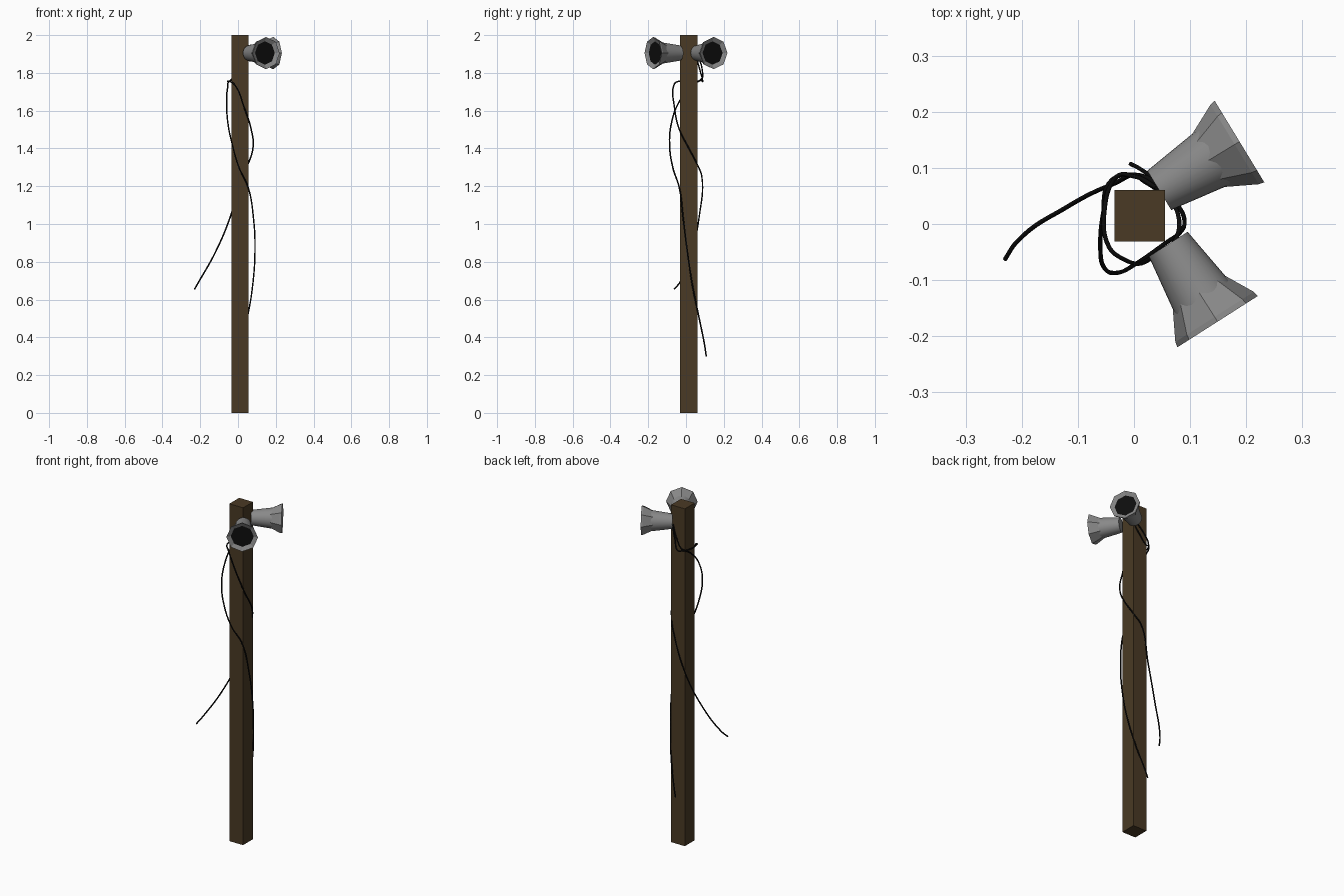
import bpy, bmesh, math
from mathutils import Matrix, Vector

cube = bpy.data.objects.get("Cube")
if cube:
    bpy.data.objects.remove(cube, do_unlink=True)


def material(name, rgb, rough=0.8):
    m = bpy.data.materials.new(name)
    m.use_nodes = True
    m.diffuse_color = (*rgb, 1)
    bsdf = m.node_tree.nodes["Principled BSDF"]
    bsdf.inputs["Base Color"].default_value = (*rgb, 1)
    bsdf.inputs["Roughness"].default_value = rough
    return m


wood = material("dark wood", (0.068, 0.042, 0.018))
metal = material("grey metal", (0.25, 0.25, 0.25))
black = material("black", (0.004, 0.004, 0.004))


def add_object(name, bm, mats):
    mesh = bpy.data.meshes.new(name)
    bm.to_mesh(mesh)
    bm.free()
    for m in mats:
        mesh.materials.append(m)
    obj = bpy.data.objects.new(name, mesh)
    bpy.context.collection.objects.link(obj)
    return obj


def turned(name, profile, sides, mats, smooth=False, dark_end=False, cap_start=True):
    """Sweep (radius, height) rings around local z, with a vertex pointing up."""
    bm = bmesh.new()
    rings = []
    for r, h in profile:
        angles = [math.pi / 2 + math.tau * i / sides for i in range(sides)]
        rings.append([bm.verts.new((r * math.cos(a), r * math.sin(a), h)) for a in angles])
    for low, high in zip(rings, rings[1:]):
        for i in range(sides):
            j = (i + 1) % sides
            bm.faces.new((low[i], low[j], high[j], high[i])).smooth = smooth
    if cap_start:
        bm.faces.new(rings[0][::-1])
    end = bm.faces.new(rings[-1])
    end.material_index = 1 if dark_end else 0
    return add_object(name, bm, mats)


# Square wooden post
bm = bmesh.new()
bmesh.ops.create_cube(bm, size=1)
bmesh.ops.transform(bm, verts=bm.verts, matrix=Matrix.Translation((0.01, 0.015, 1)) @
                    Matrix.Diagonal((0.09, 0.092, 2, 1)))
add_object("post", bm, [wood])


# Horn speakers: round neck, eight-sided flare and a dark mouth
def horn(prefix, base, mouth):
    base, mouth = Vector(base), Vector(mouth)
    axis = (mouth - base).normalized()
    up = Vector((0, 0, 1))
    frame = Matrix((up.cross(axis), up, axis)).transposed().to_4x4()
    frame.translation = base
    length = (mouth - base).length
    neck = turned(prefix + "_horn_neck", [(0.041, 0), (0.06, 0.135)], 32, [metal], smooth=True)
    flare = turned(prefix + "_horn_flare",
                   [(0.05, 0.092), (0.083, length - 0.01), (0.085, length),
                    (0.062, length - 0.012)],
                   8, [metal, black], dark_end=True, cap_start=False)
    for part in (neck, flare):
        part.matrix_world = frame


horn("back", (0.045, 0.06, 1.905), (0.188, 0.147, 1.905))
horn("front", (0.061, -0.036, 1.905), (0.149, -0.174, 1.905))


# Loose cables twisting around the post
def cable(name, points):
    curve = bpy.data.curves.new(name, "CURVE")
    curve.dimensions = "3D"
    curve.bevel_depth = 0.004
    curve.bevel_resolution = 1
    curve.resolution_u = 8
    curve.use_fill_caps = True
    spline = curve.splines.new("BEZIER")
    spline.bezier_points.add(len(points) - 1)
    for bp, co in zip(spline.bezier_points, points):
        bp.co = co
        bp.handle_left_type = bp.handle_right_type = "AUTO"
    curve.materials.append(black)
    obj = bpy.data.objects.new(name, curve)
    bpy.context.collection.objects.link(obj)


cable("side_cable", [
    (0.04, 0.065, 1.89), (0, 0.085, 1.82), (-0.035, 0.08, 1.765), (-0.052, 0.03, 1.755),
    (-0.045, -0.04, 1.755), (-0.02, -0.062, 1.74), (0.035, -0.06, 1.61),
    (0.07, -0.035, 1.5), (0.08, 0.01, 1.41), (0.05, 0.062, 1.31), (0.02, 0.084, 1.25),
    (-0.04, 0.07, 1.04), (-0.12, 0.03, 0.85), (-0.21, -0.033, 0.69), (-0.23, -0.063, 0.655)])

cable("back_cable", [
    (0.05, 0.055, 1.88), (0.02, 0.075, 1.81), (-0.01, 0.088, 1.755), (-0.04, 0.078, 1.76),
    (-0.055, 0.02, 1.72), (-0.06, -0.04, 1.64), (-0.053, -0.078, 1.53),
    (-0.03, -0.087, 1.42), (0.005, -0.07, 1.3), (0.055, -0.035, 1.19), (0.082, -0.015, 1.03),
    (0.09, 0.005, 0.87), (0.077, 0.035, 0.67), (0.048, 0.07, 0.5), (0.008, 0.1, 0.35),
    (-0.006, 0.107, 0.3)])
